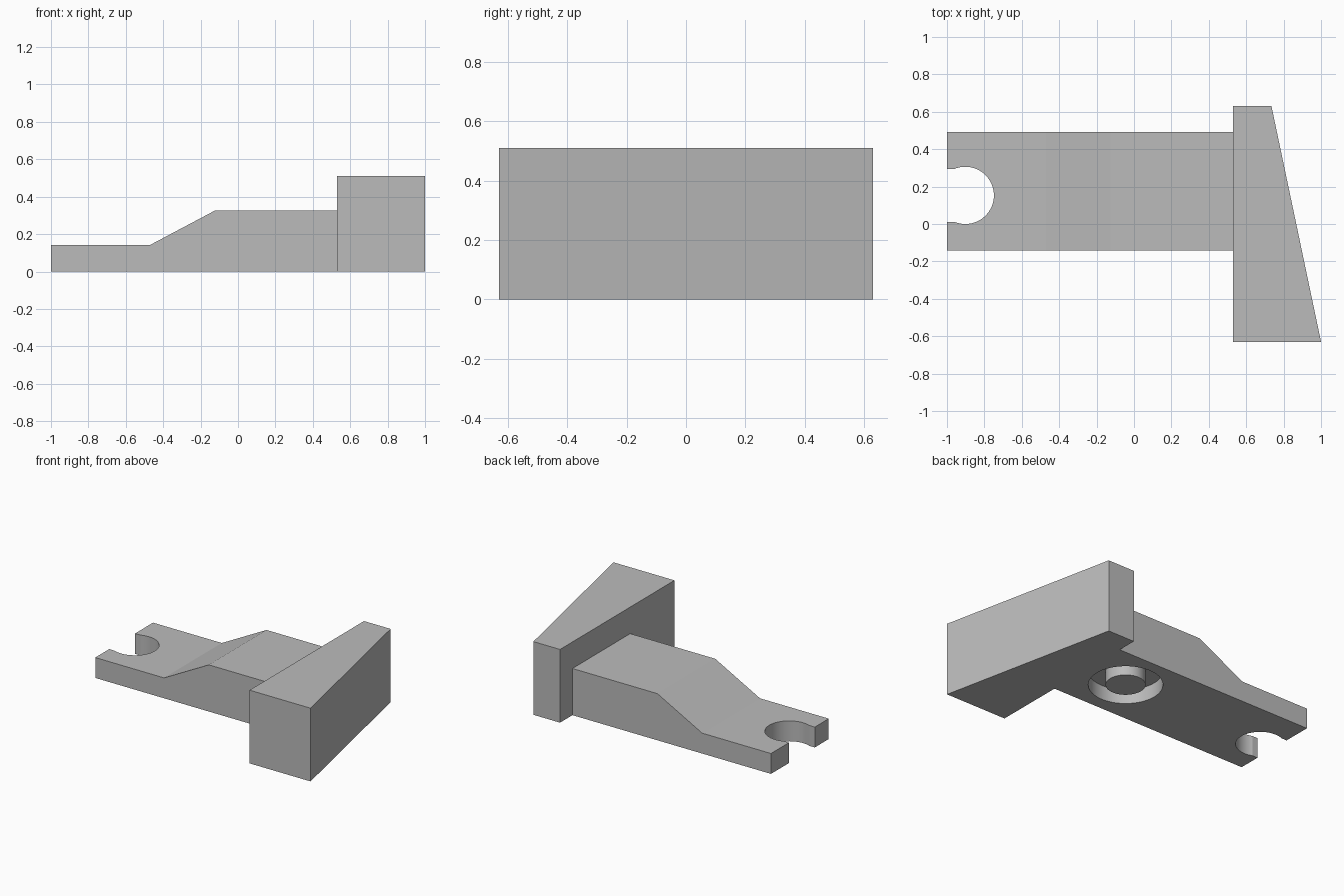
import bpy, bmesh, math
from mathutils import Vector

cube = bpy.data.objects.get("Cube")
if cube:
    bpy.data.objects.remove(cube, do_unlink=True)

grey = bpy.data.materials.new("plain grey")
grey.use_nodes = True
GREY = (0.5, 0.5, 0.5, 1)
grey.diffuse_color = GREY
grey.node_tree.nodes["Principled BSDF"].inputs["Base Color"].default_value = GREY


def prism(name, outline, sweep):
    """Extrude a closed 3D outline along the sweep vector."""
    bm = bmesh.new()
    face = bm.faces.new([bm.verts.new(p) for p in outline])
    top = bmesh.ops.extrude_face_region(bm, geom=[face])["geom"]
    bmesh.ops.translate(bm, vec=Vector(sweep),
                        verts=[g for g in top if isinstance(g, bmesh.types.BMVert)])
    bmesh.ops.recalc_face_normals(bm, faces=bm.faces)
    mesh = bpy.data.meshes.new(name)
    bm.to_mesh(mesh)
    bm.free()
    mesh.materials.append(grey)
    obj = bpy.data.objects.new(name, mesh)
    bpy.context.collection.objects.link(obj)
    return obj


def arc(cx, cy, r, z, start=-math.pi, end=math.pi, n=64):
    step = (end - start) / n
    return [(cx + r * math.cos(start + i * step),
             cy + r * math.sin(start + i * step), z) for i in range(n)]


def select(obj):
    bpy.ops.object.select_all(action="DESELECT")
    obj.select_set(True)
    bpy.context.view_layer.objects.active = obj


def cut(obj, cutter):
    mod = obj.modifiers.new("cut", "BOOLEAN")
    mod.operation, mod.solver, mod.object = "DIFFERENCE", "EXACT", cutter
    select(obj)
    bpy.ops.object.modifier_apply(modifier=mod.name)
    bpy.data.objects.remove(cutter, do_unlink=True)


# Tapered head block
prism("wedge_head", [(0.53, -0.63, 0), (1, -0.63, 0), (0.735, 0.63, 0), (0.53, 0.63, 0)],
      (0, 0, 0.51))

# Stepped arm with a sloping top
profile = [(-1, 0), (0.53, 0), (0.53, 0.325), (-0.125, 0.325), (-0.47, 0.142), (-1, 0.142)]
arm = prism("stepped_arm", [(x, -0.143, z) for x, z in profile], (0, 0.636, 0))

# Round notch with a slightly narrower mouth
cx, cy, r, half = -0.902, 0.153, 0.153, 0.142
a = math.pi - math.asin(half / r)
notch = arc(cx, cy, r, -0.1, -a, a) + [(cx + r * math.cos(a), cy + half, -0.1),
                                       (-1.1, cy + half, -0.1), (-1.1, cy - half, -0.1)]
cut(arm, prism("notch_cutter", notch, (0, 0, 0.6)))

# Round recess underneath, with a central boss
hx, hy, depth = 0.22, 0.18, 0.1
cut(arm, prism("recess_cutter", arc(hx, hy, 0.234, -0.1), (0, 0, 0.1 + depth)))
boss = prism("recess_boss", arc(hx, hy, 0.125, 0), (0, 0, depth + 0.01))

for part in (arm, boss):
    select(part)
    bpy.ops.object.shade_smooth_by_angle(angle=math.radians(20))
